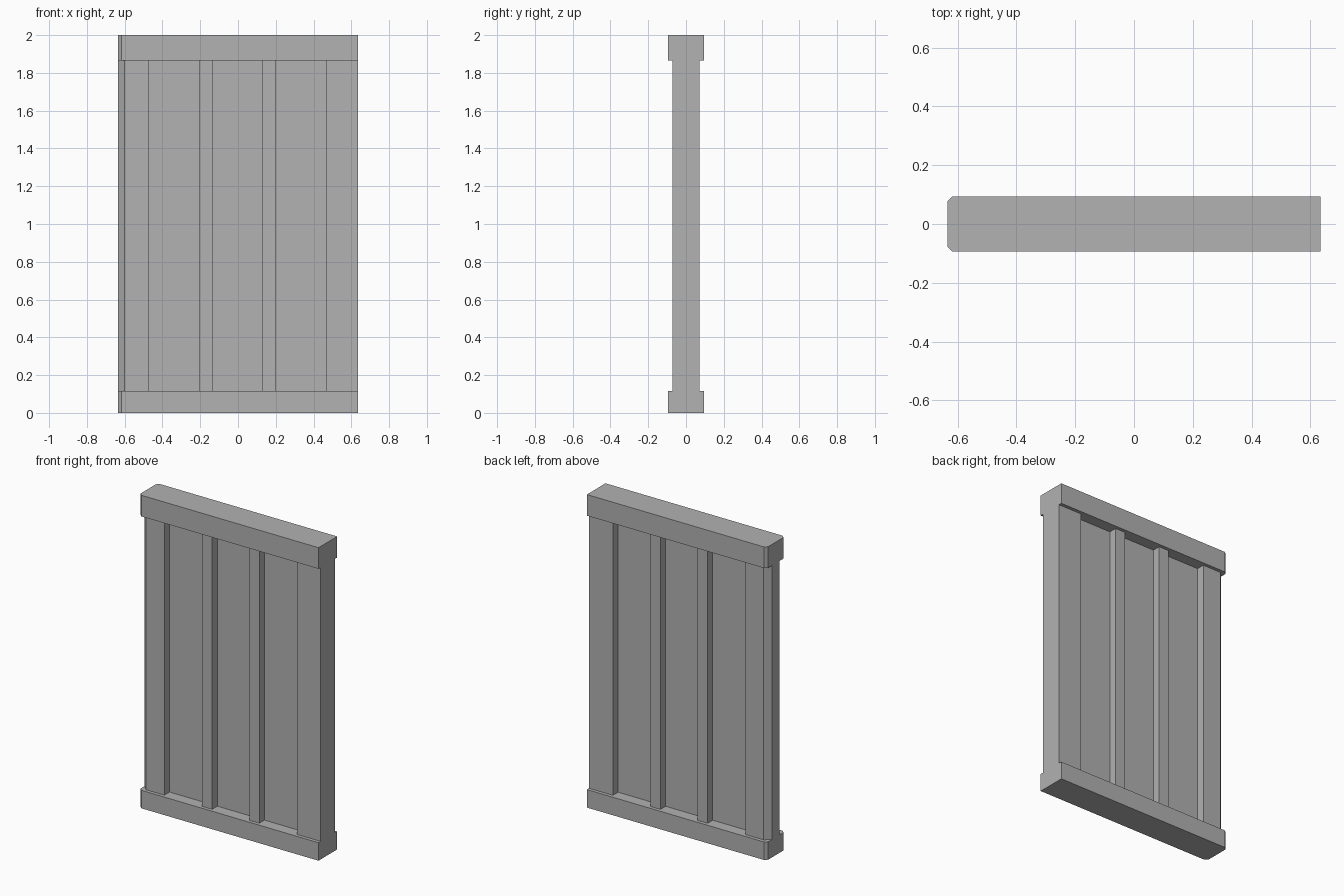
import bpy
import bmesh

cube = bpy.data.objects.get("Cube")
if cube:
    bpy.data.objects.remove(cube, do_unlink=True)

GREY = (0.445, 0.445, 0.445, 1.0)
grey = bpy.data.materials.new("plain_grey")
grey.use_nodes = True
grey.diffuse_color = GREY
grey.node_tree.nodes["Principled BSDF"].inputs["Base Color"].default_value = GREY

HALF_WIDTH = 0.635
RAIL_DEPTH = 0.094     # half depths, front to back
POST_DEPTH = 0.072
PANEL_DEPTH = 0.02
RAIL_TOP, RAIL_BOTTOM = 0.115, 1.865


def prism(name, x0, x1, depth, z0, z1, chamfer=0.0):
    """Upright block whose -x corners may be chamfered."""
    outline = [(x1, -depth), (x1, depth)]
    if chamfer:
        outline += [(x0 + chamfer, depth), (x0, depth - chamfer),
                    (x0, chamfer - depth), (x0 + chamfer, -depth)]
    else:
        outline += [(x0, depth), (x0, -depth)]
    bm = bmesh.new()
    base = bm.faces.new([bm.verts.new((x, y, z0)) for x, y in outline])
    top = bmesh.ops.extrude_face_region(bm, geom=[base])["geom"]
    bmesh.ops.translate(bm, vec=(0, 0, z1 - z0),
                        verts=[v for v in top if isinstance(v, bmesh.types.BMVert)])
    bmesh.ops.recalc_face_normals(bm, faces=bm.faces)
    mesh = bpy.data.meshes.new(name)
    bm.to_mesh(mesh)
    bm.free()
    mesh.materials.append(grey)
    obj = bpy.data.objects.new(name, mesh)
    bpy.context.collection.objects.link(obj)
    return obj


# Horizontal rails, chamfered at the free end
prism("bottom_rail", -HALF_WIDTH, HALF_WIDTH, RAIL_DEPTH, 0, RAIL_TOP, 0.017)
prism("top_rail", -HALF_WIDTH, HALF_WIDTH, RAIL_DEPTH, RAIL_BOTTOM, 2, 0.017)

# End posts and the two slim uprights between them
uprights = [
    ("right_post", -HALF_WIDTH, -0.47, 0.035),
    ("right_upright", -0.203, -0.132, 0),
    ("left_upright", 0.13, 0.201, 0),
    ("left_post", 0.466, HALF_WIDTH, 0),
]
for name, x0, x1, chamfer in uprights:
    prism(name, x0, x1, POST_DEPTH, RAIL_TOP, RAIL_BOTTOM, chamfer)

# Recessed panels filling each bay
for i, name in enumerate(("right_panel", "middle_panel", "left_panel")):
    prism(name, uprights[i][2], uprights[i + 1][1], PANEL_DEPTH, RAIL_TOP, RAIL_BOTTOM)
